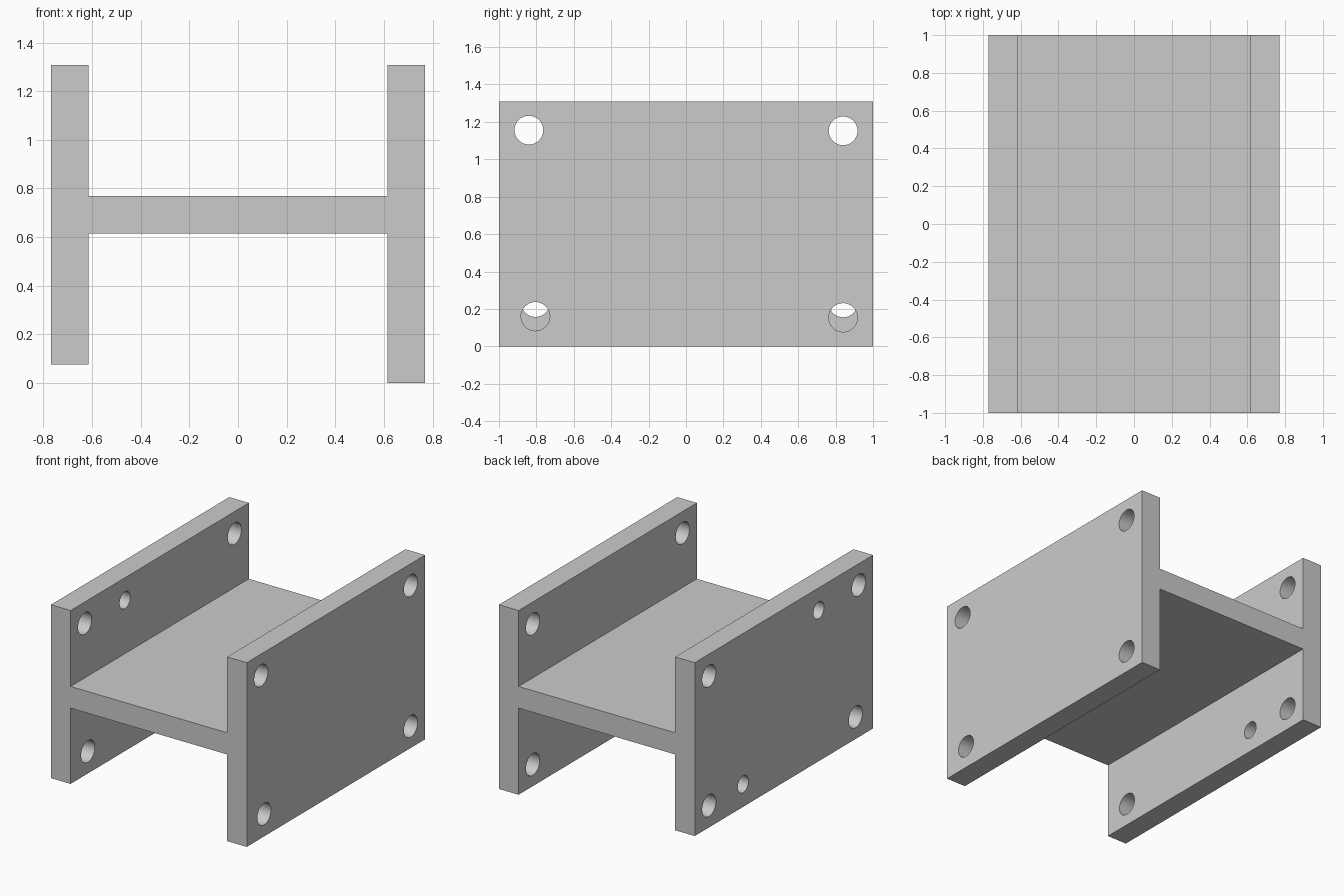
import bpy, bmesh
from mathutils import Matrix

if "Cube" in bpy.data.objects:
    bpy.data.objects.remove(bpy.data.objects["Cube"])

OUT, INN = 0.769, 0.615          # outer and inner faces of the side plates
TOP, LEFT_BOTTOM = 1.308, 0.077  # the left plate is slightly shorter
WEB_LOW, WEB_HIGH = 0.615, 0.769


def make_object(name, bm):
    bmesh.ops.recalc_face_normals(bm, faces=bm.faces[:])
    mesh = bpy.data.meshes.new(name)
    bm.to_mesh(mesh)
    bm.free()
    obj = bpy.data.objects.new(name, mesh)
    bpy.context.collection.objects.link(obj)
    return obj


# H-shaped body: front profile extruded along y
profile = [(-OUT, LEFT_BOTTOM), (-INN, LEFT_BOTTOM), (-INN, WEB_LOW), (INN, WEB_LOW),
           (INN, 0), (OUT, 0), (OUT, TOP), (INN, TOP),
           (INN, WEB_HIGH), (-INN, WEB_HIGH), (-INN, TOP), (-OUT, TOP)]
bm = bmesh.new()
face = bm.faces.new([bm.verts.new((x, -1, z)) for x, z in profile])
ext = bmesh.ops.extrude_face_region(bm, geom=[face])
bmesh.ops.translate(bm, vec=(0, 2, 0),
                    verts=[v for v in ext["geom"] if isinstance(v, bmesh.types.BMVert)])
body = make_object("h_bracket", bm)

# Bolt holes: (y, z, radius) for each plate
BIG, SMALL = 0.077, 0.06
upper = [(-0.84, 1.156, BIG), (0.84, 1.152, BIG)]
holes = {
    1: upper + [(-0.805, 0.16, BIG), (0.84, 0.154, BIG)],
    -1: upper + [(-0.805, 0.234, BIG), (0.84, 0.232, BIG),
                 (-0.39, 1.149, SMALL), (0.458, 0.238, SMALL)],
}
bm = bmesh.new()
for side, spots in holes.items():
    for y, z, r in spots:
        place = Matrix.Translation((side * (OUT + INN) / 2, y, z)) @ Matrix.Rotation(1.5707963, 4, "Y")
        bmesh.ops.create_cone(bm, cap_ends=True, segments=32, radius1=r, radius2=r,
                              depth=0.3, matrix=place)
cutter = make_object("hole_cutter", bm)
cutter.hide_render = True

# Drill the holes, then discard the cutter
mod = body.modifiers.new("bolt_holes", "BOOLEAN")
mod.operation = "DIFFERENCE"
mod.solver = "EXACT"
mod.object = cutter
bpy.context.view_layer.objects.active = body
body.select_set(True)
bpy.ops.object.modifier_apply(modifier=mod.name)
bpy.data.objects.remove(cutter)
